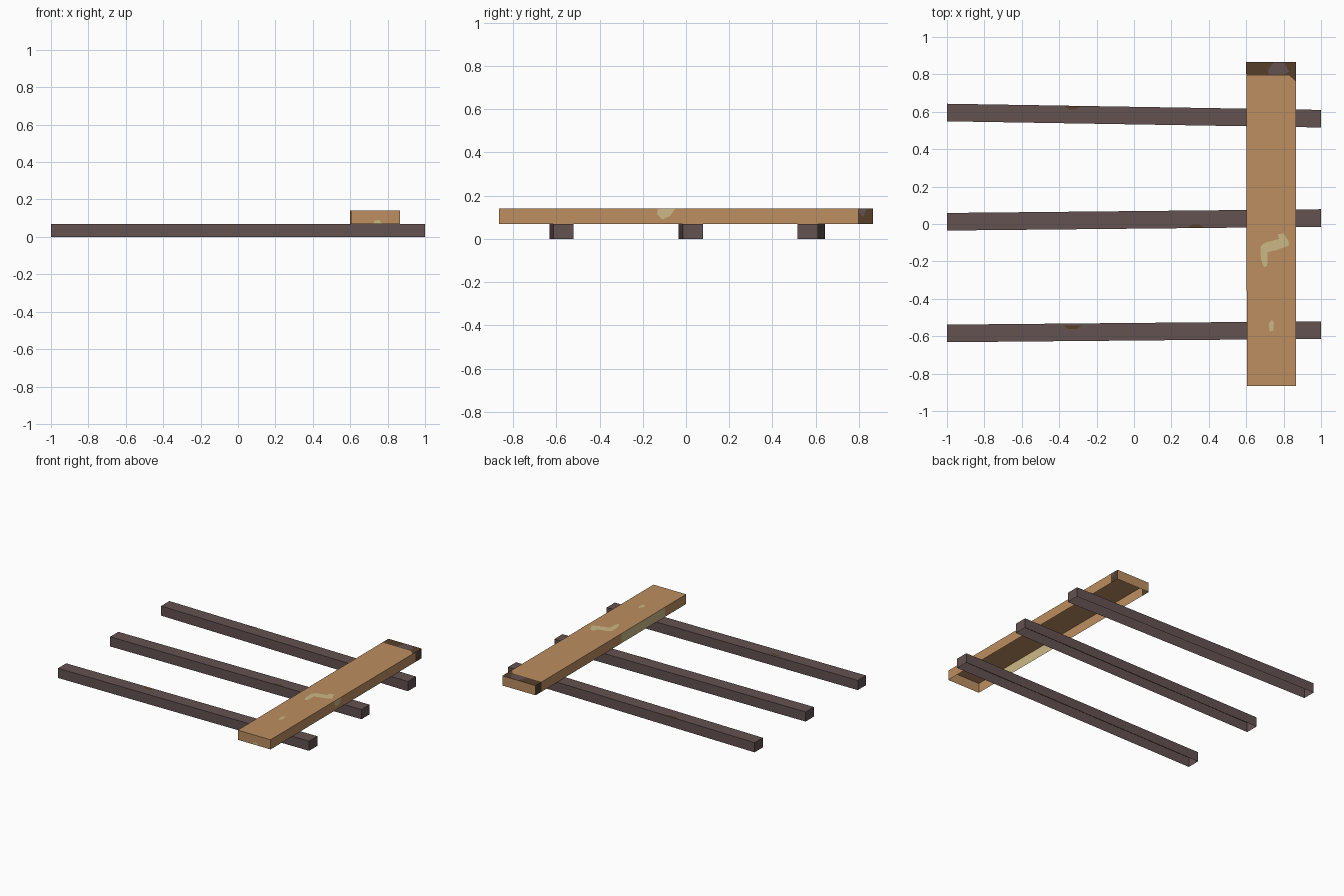
import bpy, bmesh

if "Cube" in bpy.data.objects:
    bpy.data.objects.remove(bpy.data.objects["Cube"])


def srgb(r, g, b):
    lin = [(c / 255 / 12.92) if c < 11 else ((c / 255 + 0.055) / 1.055) ** 2.4 for c in (r, g, b)]
    return (*lin, 1.0)


def material(name, rgb):
    m = bpy.data.materials.new(name)
    m.diffuse_color = srgb(*rgb)
    m.use_nodes = True
    m.node_tree.nodes["Principled BSDF"].inputs["Base Color"].default_value = m.diffuse_color
    return m


WOOD = material("orange_wood", (188, 142, 96))
KHAKI = material("pale_khaki", (203, 185, 135))
BROWN = material("dark_brown", (86, 63, 42))
GREY = material("purple_grey_wood", (99, 82, 81))


def finish(name, bm, mats):
    me = bpy.data.meshes.new(name)
    bm.to_mesh(me)
    bm.free()
    for m in mats:
        me.materials.append(m)
    ob = bpy.data.objects.new(name, me)
    bpy.context.collection.objects.link(ob)
    return ob


def open_box(outline, z0, z1):
    """Box without a floor, standing on a counter-clockwise outline."""
    bm = bmesh.new()
    low = [bm.verts.new((x, y, z0)) for x, y in outline]
    top = [bm.verts.new((x, y, z1)) for x, y in outline]
    bm.faces.new(top)
    for i in range(4):
        j = (i + 1) % 4
        bm.faces.new((low[i], low[j], top[j], top[i]))
    return bm


def patch(name, pts, mat):
    """Flat painted spot lying just above a surface."""
    bm = bmesh.new()
    bm.faces.new([bm.verts.new(p) for p in pts])
    return finish(name, bm, [mat])


# Three slightly skewed runners: hollow below, y of the near side at each end
W = 0.094
for name, ya, yb in (("back_runner", 0.549, 0.516),
                     ("middle_runner", -0.035, -0.015),
                     ("front_runner", -0.632, -0.614)):
    bm = open_box([(-1, ya), (1, yb), (1, yb + W), (-1, ya + W)], 0, 0.07)
    finish(name, bm, [GREY])

# Cross plank: hollow below, worn dark end and a pale stretch on the left wall
bm = open_box([(0.604, -0.865), (0.866, -0.865), (0.866, 0.865), (0.6, 0.865)], 0.07, 0.14)
for y in (-0.62, -0.12, 0.795):
    bmesh.ops.bisect_plane(bm, geom=bm.verts[:] + bm.edges[:] + bm.faces[:],
                           plane_co=(0, y, 0), plane_no=(0, 1, 0))
bm.normal_update()
for f in bm.faces:
    c = f.calc_center_median()
    if c.y > 0.8 and abs(f.normal.y) < 0.5:
        f.material_index = 2
    elif f.normal.x < -0.5 and -0.62 < c.y < -0.12:
        f.material_index = 1
finish("cross_plank", bm, [WOOD, KHAKI, BROWN])

# Worn spots on the plank's top
E = 0.0008
TOP = 0.14 + E
for name, mat, pts in (
    ("top_hook_spot", KHAKI, [(0.695, -0.23), (0.712, -0.225), (0.715, -0.15), (0.76, -0.14),
                              (0.83, -0.115), (0.825, -0.09), (0.80, -0.05), (0.77, -0.055),
                              (0.775, -0.08), (0.70, -0.10), (0.677, -0.12), (0.678, -0.19)]),
    ("top_small_spot", KHAKI, [(0.725, -0.575), (0.745, -0.57), (0.748, -0.53),
                               (0.738, -0.51), (0.72, -0.535)]),
    ("top_end_spot", GREY, [(0.72, 0.80), (0.80, 0.80), (0.83, 0.815), (0.80, 0.864),
                            (0.745, 0.864), (0.715, 0.82)]),
    ("top_corner_spot", BROWN, [(0.83, 0.795), (0.866, 0.76), (0.866, 0.795)]),
):
    patch(name, [(x, y, TOP) for x, y in pts], mat)

# Worn spots on the plank's right and front sides
for name, mat, pts in (
    ("side_spot", KHAKI, [(-0.13, 0.14), (-0.135, 0.115), (-0.11, 0.09), (-0.075, 0.105),
                          (-0.05, 0.14)]),
    ("side_end_spot", GREY, [(0.80, 0.14), (0.80, 0.125), (0.82, 0.10), (0.835, 0.14)]),
):
    patch(name, [(0.866 + E, y, z) for y, z in reversed(pts)][::-1], mat)
patch("front_spot", [(x, -0.865 - E, z) for x, z in
                     ((0.725, 0.072), (0.77, 0.072), (0.755, 0.09), (0.73, 0.088))], KHAKI)

# Small dark chips along the runner edges
for name, x, y, s in (("back_chip", -0.33, 0.6315, -1),
                      ("middle_chip", 0.33, -0.0215, 1),
                      ("front_chip", -0.33, -0.544, -1)):
    patch(name, [(x - 0.045, y, 0.07 + E), (x - 0.02, y + s * 0.018, 0.07 + E),
                 (x + 0.02, y + s * 0.018, 0.07 + E), (x + 0.05, y, 0.07 + E)][::s], BROWN)
